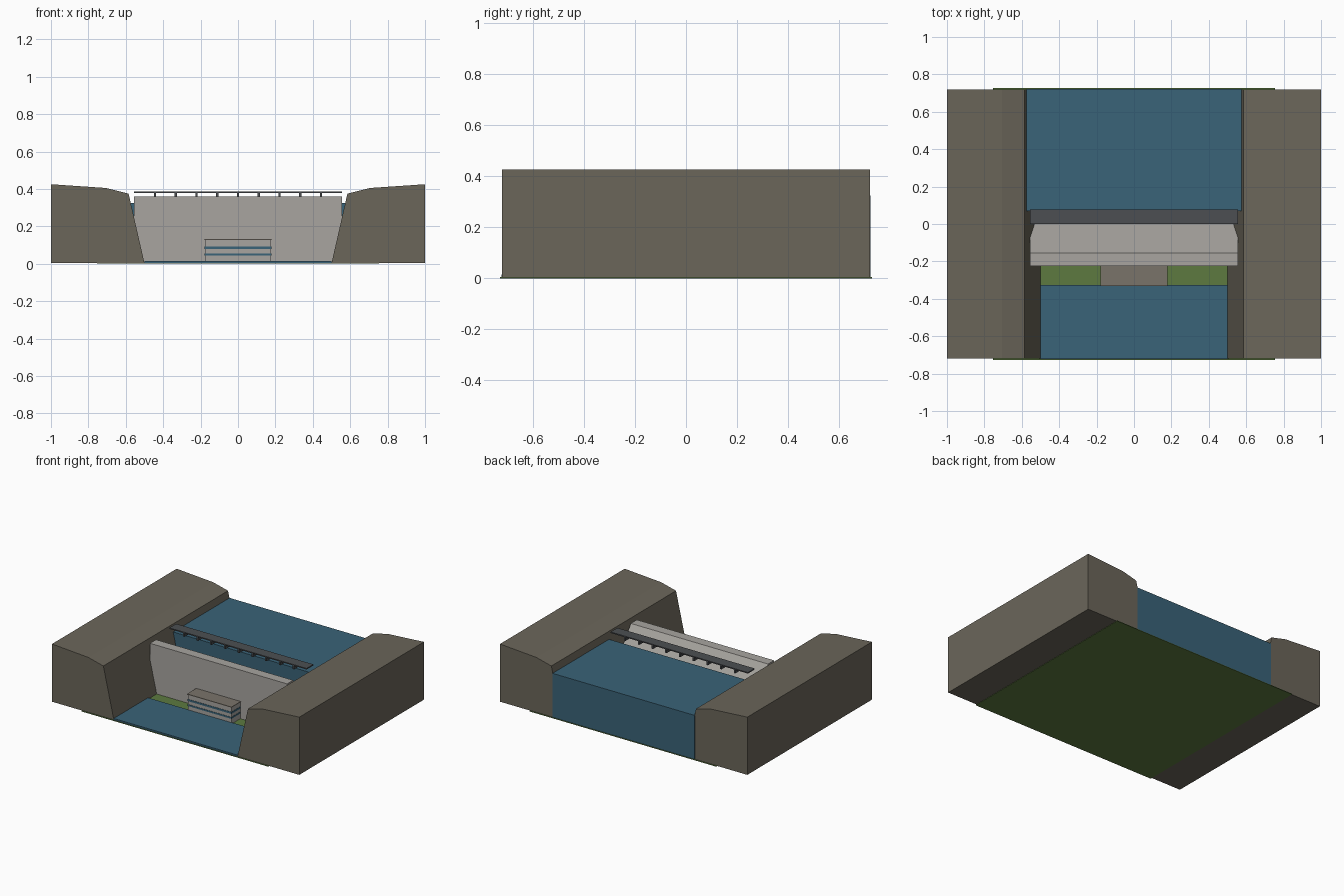
import bpy
import bmesh

cube = bpy.data.objects.get("Cube")
if cube:
    bpy.data.objects.remove(cube, do_unlink=True)


def material(name, rgb):
    # sRGB bytes to linear colour
    lin = [((c / 255 + 0.055) / 1.055) ** 2.4 for c in rgb] + [1.0]
    m = bpy.data.materials.new(name)
    m.use_nodes = True
    m.diffuse_color = lin
    m.node_tree.nodes["Principled BSDF"].inputs["Base Color"].default_value = lin
    return m


rock = material("rock", (107, 102, 90))
water = material("water", (58, 99, 120))
concrete = material("concrete", (168, 165, 160))
grass = material("grass", (93, 122, 64))
steel = material("dark steel", (76, 79, 82))
roof_mat = material("roof", (122, 116, 106))


def prism(name, profile, axis, lo, hi, mat):
    """Extrude a 2D profile along x (profile = y, z) or along y (profile = x, z)."""
    bm = bmesh.new()
    place = (lambda a, b: (lo, a, b)) if axis == "x" else (lambda a, b: (a, lo, b))
    face = bm.faces.new([bm.verts.new(place(a, b)) for a, b in profile])
    new = bmesh.ops.extrude_face_region(bm, geom=[face])["geom"]
    shift = (hi - lo, 0, 0) if axis == "x" else (0, hi - lo, 0)
    bmesh.ops.translate(bm, vec=shift,
                        verts=[v for v in new if isinstance(v, bmesh.types.BMVert)])
    bmesh.ops.recalc_face_normals(bm, faces=bm.faces)
    mesh = bpy.data.meshes.new(name)
    bm.to_mesh(mesh)
    bm.free()
    mesh.materials.append(mat)
    obj = bpy.data.objects.new(name, mesh)
    bpy.context.collection.objects.link(obj)
    return obj


def box(name, x0, x1, y0, y1, z0, z1, mat):
    return prism(name, [(y0, z0), (y1, z0), (y1, z1), (y0, z1)], "x", x0, x1, mat)


# Ground and water
box("ground", -0.755, 0.755, -0.728, 0.728, 0, 0.004, grass)
box("reservoir", -0.575, 0.575, 0.07, 0.722, 0.004, 0.325, water)
box("river", -0.5, 0.5, -0.722, -0.325, 0.004, 0.015, water)

# Valley sides
bank = [(0.5, 0.003), (0.585, 0.375), (0.705, 0.405), (1, 0.425), (1, 0.003)]
for side, s in (("left", 1), ("right", -1)):
    prism(side + "_valley_side", [(s * x, z) for x, z in bank], "y", -0.72, 0.72, rock)

# Dam wall with sloped upstream face
prism("dam_wall", [(-0.225, 0.004), (-0.225, 0.36), (-0.155, 0.36), (0.1, 0.004)],
      "x", -0.555, 0.555, concrete)

# Service bridge on short piers
box("bridge_deck", -0.555, 0.555, 0, 0.078, 0.379, 0.387, steel)
for i in range(-4, 5):
    x = i * 0.111
    box("bridge_pier", x - 0.006, x + 0.006, 0.005, 0.073, 0.35, 0.379, steel)

# Powerhouse with window bands
box("powerhouse", -0.176, 0.176, -0.328, -0.225, 0.004, 0.126, concrete)
box("powerhouse_roof", -0.18, 0.18, -0.332, -0.225, 0.126, 0.131, roof_mat)
for z0, z1 in ((0.043, 0.055), (0.079, 0.093)):
    box("window_band", -0.178, 0.178, -0.33, -0.225, z0, z1, water)
